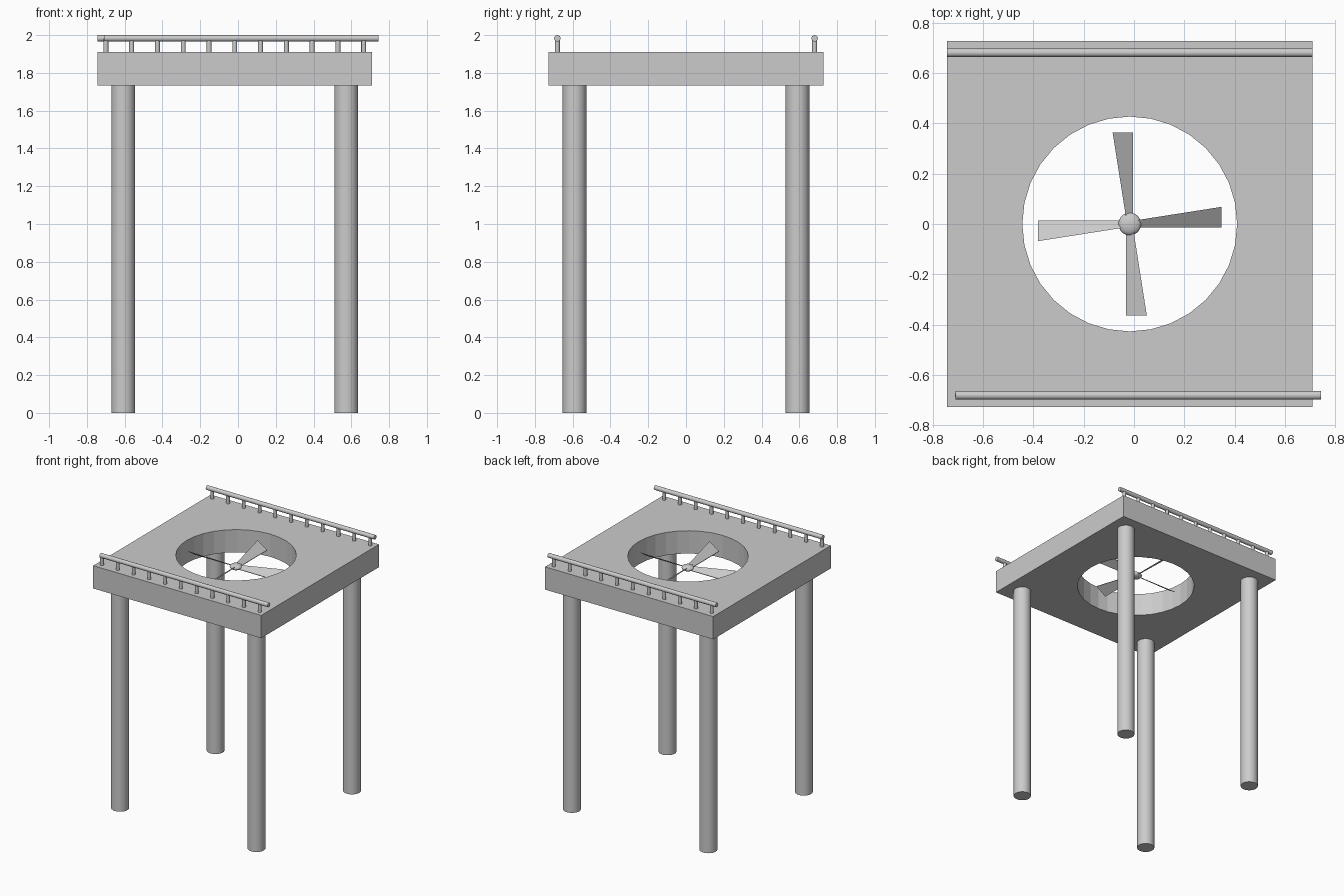
import bpy, bmesh, math
from mathutils import Matrix

if "Cube" in bpy.data.objects:
    bpy.data.objects.remove(bpy.data.objects["Cube"])

CX = -0.017                      # centre of slab, legs and fan
HALF = 0.727                     # half width of slab
Z0, Z1 = 1.732, 1.91             # slab underside and top
RAIL_R = 0.017


def cylinder(name, r, depth, loc, rot=(0, 0, 0), sides=32, smooth=True):
    bpy.ops.mesh.primitive_cylinder_add(vertices=sides, radius=r, depth=depth,
                                        location=loc, rotation=rot)
    ob = bpy.context.object
    ob.name = name
    if smooth:
        bpy.ops.object.shade_smooth_by_angle(angle=math.radians(40))
    return ob


# Slab with a round opening
bpy.ops.mesh.primitive_cube_add(size=1, location=(CX, 0, (Z0 + Z1) / 2))
slab = bpy.context.object
slab.name = "slab"
slab.scale = (2 * HALF, 2 * HALF, Z1 - Z0)
bpy.ops.object.transform_apply(location=False, rotation=False, scale=True)
cutter = cylinder("opening_cutter", 0.427, 0.6, slab.location, smooth=False)
cutter.hide_render = True
cut = slab.modifiers.new("opening", 'BOOLEAN')
cut.object = cutter
cut.operation = 'DIFFERENCE'
cut.solver = 'EXACT'
bpy.context.view_layer.objects.active = slab
bpy.ops.object.modifier_apply(modifier=cut.name)
bpy.data.objects.remove(cutter)

# Four round legs
for sy, ny in ((-1, "front"), (1, "back")):
    for sx, nx in ((-1, "left"), (1, "right")):
        cylinder(f"{ny}_{nx}_leg", 0.063, Z0, (CX + sx * 0.59, sy * 0.59, Z0 / 2))

# Railings: the front handrail sits slightly further along x
for side, y, cx in (("front", -0.681, -CX), ("back", 0.681, CX)):
    cylinder(f"{side}_handrail", RAIL_R, 2 * HALF, (cx, y, 2 - RAIL_R),
             (0, math.pi / 2, 0), 24)
    top = 2 - RAIL_R
    for i in range(11):
        x = CX + (i - 5) * 0.1365
        cylinder(f"{side}_post_{i + 1}", 0.013, top - Z1, (x, y, (top + Z1) / 2), sides=16)

# Fan hub: flattened ball
ZF = (Z0 + Z1) / 2
bpy.ops.mesh.primitive_uv_sphere_add(segments=32, ring_count=16, radius=1, location=(CX, 0, ZF))
hub = bpy.context.object
hub.name = "fan_hub"
hub.scale = (0.045, 0.045, 0.022)
bpy.ops.object.shade_smooth()

# Four tapered, pitched blades
slope = math.tan(math.radians(34))
outline = [(0.02, -0.014), (0.364, -0.014), (0.364, 0.068), (0.02, 0.014)]
for i in range(4):
    bm = bmesh.new()
    layers = [[bm.verts.new((x, y, y * slope + dz)) for x, y in outline]
              for dz in (-0.002, 0.002)]
    bm.faces.new(layers[0][::-1])
    bm.faces.new(layers[1])
    for a in range(4):
        b = (a + 1) % 4
        bm.faces.new((layers[0][a], layers[0][b], layers[1][b], layers[1][a]))
    bm.transform(Matrix.Rotation(i * math.pi / 2, 4, 'Z'))
    me = bpy.data.meshes.new(f"fan_blade_{i + 1}")
    bm.to_mesh(me)
    bm.free()
    blade = bpy.data.objects.new(me.name, me)
    blade.location = (CX, 0, ZF)
    bpy.context.collection.objects.link(blade)
